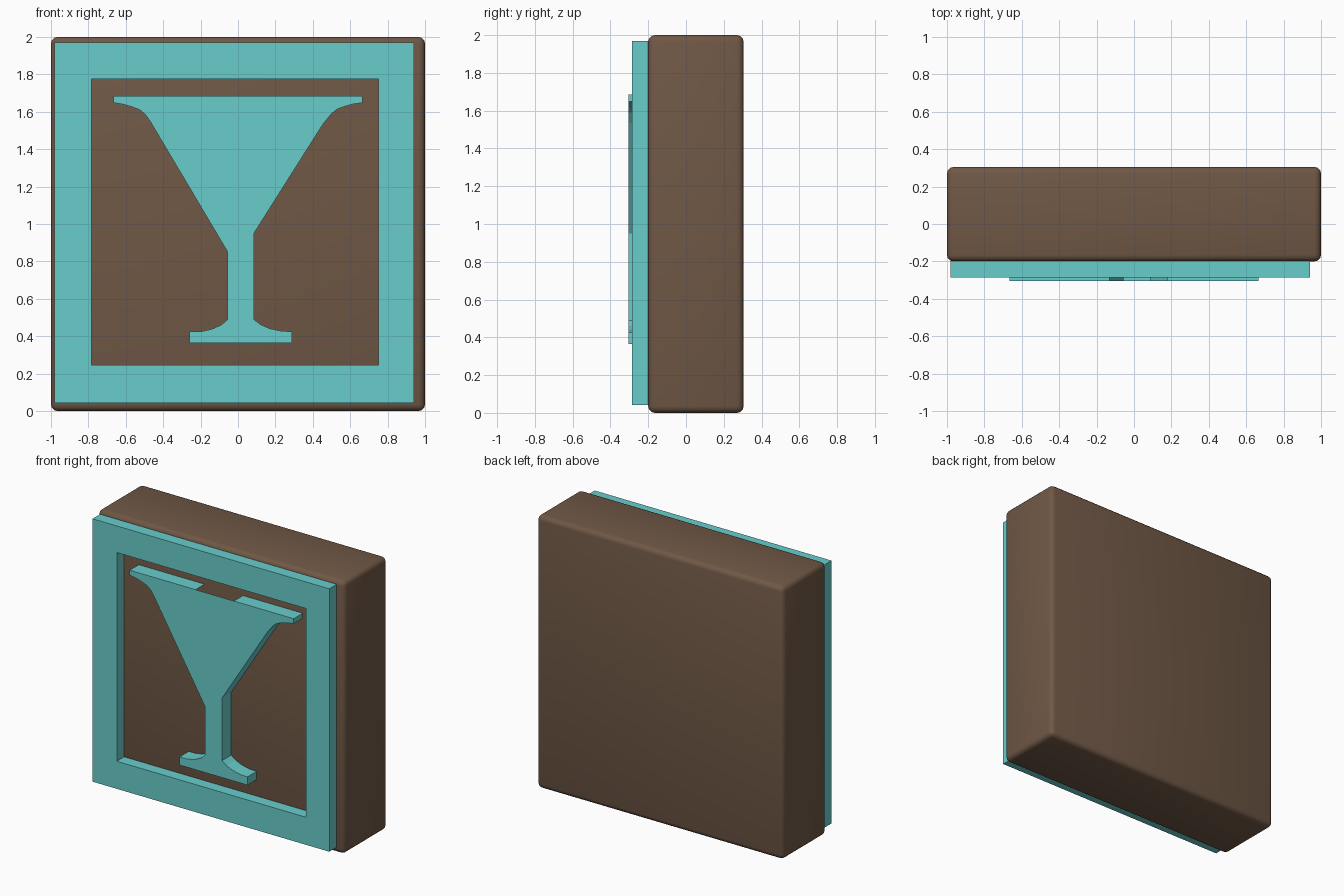
import bpy, bmesh

if "Cube" in bpy.data.objects:
    bpy.data.objects.remove(bpy.data.objects["Cube"])


def material(name, rgb):
    m = bpy.data.materials.new(name)
    m.diffuse_color = (*rgb, 1)
    m.use_nodes = True
    m.node_tree.nodes["Principled BSDF"].inputs["Base Color"].default_value = m.diffuse_color
    return m


BROWN = material("brown", (0.162, 0.098, 0.061))
TEAL = material("teal", (0.14, 0.61, 0.60))


def finish(bm, name, mat):
    bmesh.ops.recalc_face_normals(bm, faces=bm.faces)
    me = bpy.data.meshes.new(name)
    bm.to_mesh(me)
    bm.free()
    me.materials.append(mat)
    ob = bpy.data.objects.new(name, me)
    bpy.context.collection.objects.link(ob)
    return ob


# Rounded backing block
bm = bmesh.new()
bmesh.ops.create_cube(bm, size=1)
for v in bm.verts:
    v.co = (v.co.x * 2, v.co.y * 0.505 + 0.0525, v.co.z * 2 + 1)
bmesh.ops.bevel(bm, geom=bm.edges[:], offset=0.035, segments=3,
                profile=0.5, affect='EDGES')
block = finish(bm, "backing_block", BROWN)
bpy.context.view_layer.objects.active = block
block.select_set(True)
bpy.ops.object.shade_smooth_by_angle(angle=0.6)

# Raised square border
FRONT, BACK = -0.285, -0.199
bm = bmesh.new()


def ring(x0, x1, z0, z1, y):
    return [bm.verts.new((x, y, z)) for x, z in
            ((x0, z0), (x1, z0), (x1, z1), (x0, z1))]


outer, inner = (-0.98, 0.94, 0.043, 1.97), (-0.783, 0.75, 0.245, 1.775)
loops = [ring(*outer, FRONT), ring(*inner, FRONT),
         ring(*inner, BACK), ring(*outer, BACK)]
for k in range(4):
    a, b = loops[k], loops[(k + 1) % 4]
    for i in range(4):
        j = (i + 1) % 4
        bm.faces.new((a[i], a[j], b[j], b[i]))
finish(bm, "border_frame", TEAL)

# Raised cocktail glass, hollow behind, with an opening in the rim top
left = [(-0.665, 1.685), (-0.665, 1.648), (-0.62, 1.641), (-0.575, 1.629),
        (-0.525, 1.61), (-0.495, 1.585), (-0.47, 1.55), (-0.055, 0.85),
        (-0.055, 0.49), (-0.09, 0.46), (-0.14, 0.438), (-0.2, 0.425),
        (-0.26, 0.425), (-0.26, 0.365)]
right = [(0.29, 0.365), (0.29, 0.425), (0.23, 0.428), (0.17, 0.441),
         (0.12, 0.463), (0.085, 0.49), (0.085, 0.95), (0.455, 1.535),
         (0.5, 1.59), (0.53, 1.614), (0.575, 1.63), (0.62, 1.642),
         (0.665, 1.648), (0.665, 1.685)]
gap = [(0.18, 1.685), (-0.13, 1.685)]
outline = left + right + gap
bm = bmesh.new()
f = [bm.verts.new((x, -0.305, z)) for x, z in outline]
b = [bm.verts.new((x, BACK, z)) for x, z in outline]
bm.faces.new(f)
n = len(outline)
for i in range(n):
    if i != n - 2:  # leave the rim gap open
        j = (i + 1) % n
        bm.faces.new((f[i], b[i], b[j], f[j]))
finish(bm, "cocktail_glass", TEAL)
